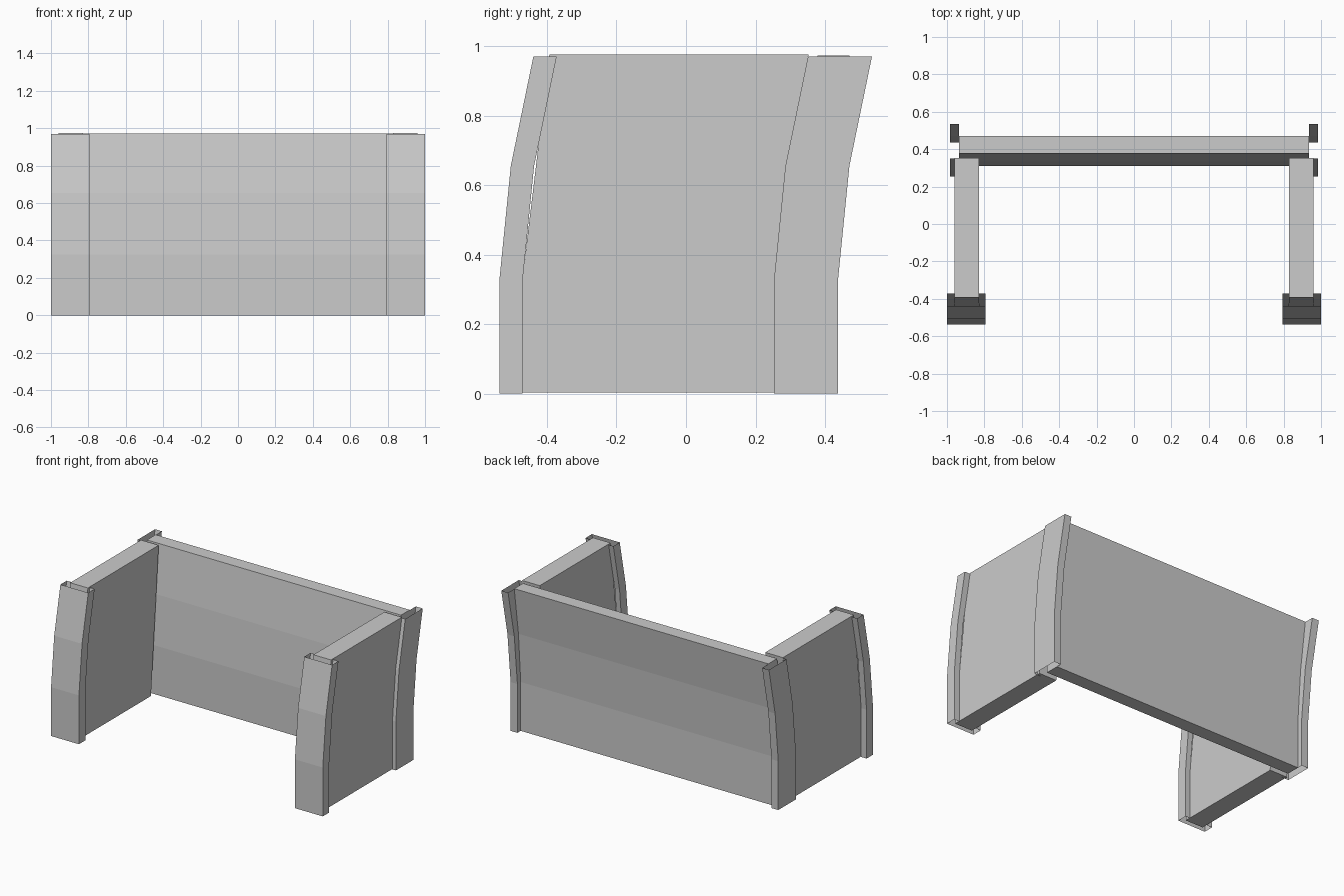
import bpy, bmesh

if "Cube" in bpy.data.objects:
    bpy.data.objects.remove(bpy.data.objects["Cube"])


def loft(name, rings, closed=False, mirror=False):
    """Join horizontal rings (counter-clockwise from above); closed ones get caps."""
    bm = bmesh.new()
    rows = [[bm.verts.new(p) for p in ring] for ring in rings]
    n = len(rows[0])
    for low, high in zip(rows, rows[1:]):
        for i in range(n if closed else n - 1):
            j = (i + 1) % n
            bm.faces.new((low[i], low[j], high[j], high[i]))
    if closed:
        bm.faces.new(rows[0][::-1])
        bm.faces.new(rows[-1])
    mesh = bpy.data.meshes.new(name)
    bm.to_mesh(mesh)
    bm.free()
    obj = bpy.data.objects.new(name, mesh)
    bpy.context.collection.objects.link(obj)
    if mirror:
        mod = obj.modifiers.new("Mirror", 'MIRROR')
        mod.use_mirror_merge = False
    return obj


def sweep(section, levels):
    """Repeat a floor section at each (height, backward shift)."""
    return [[(x, y + dy, z) for x, y in section] for z, dy in levels]


def rect(x0, x1, y0, y1):
    return [(x0, y0), (x1, y0), (x1, y1), (x0, y1)]


# Backward-leaning curve shared by the thin trim channels
trim_curve = [(0, 0), (0.325, 0), (0.655, 0.033), (0.97, 0.098)]

# Front channels: open shells wrapping the front edge of each side panel
front = [(0.83, -0.47), (0.795, -0.47), (0.795, -0.537),
         (1.0, -0.537), (1.0, -0.47), (0.96, -0.47)]
loft("front_trim", sweep(front, trim_curve), mirror=True)

# Rear channels: open shells wrapping each end of the back panel
rear = [(0.935, 0.253), (0.985, 0.253), (0.985, 0.437),
        (0.935, 0.437), (0.935, 0.36)]
loft("rear_trim", sweep(rear, trim_curve), mirror=True)

# Side panels: straight sloping slabs
low = [(x, y, 0.003) for x, y in rect(0.83, 0.96, -0.51, 0.27)]
high = [(x, y, 0.975) for x, y in rect(0.83, 0.96, -0.393, 0.352)]
loft("side_panel", [low, high], closed=True, mirror=True)

# Back panel: gently curved slab
back_curve = [(0.0, 0), (0.325, 0), (0.655, 0.024), (0.972, 0.068)]
loft("back_panel", sweep(rect(-0.935, 0.935, 0.31, 0.402), back_curve), closed=True)
